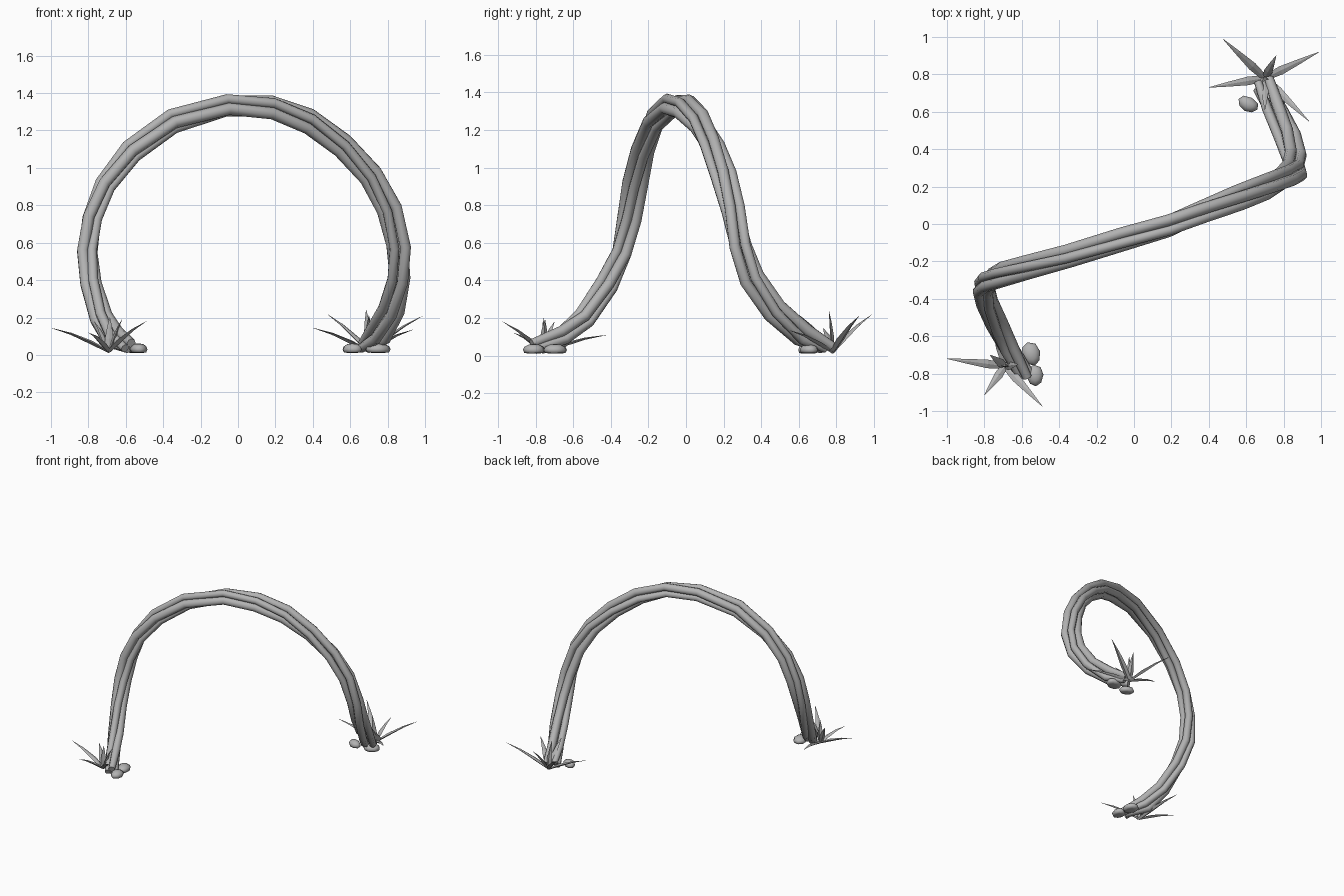
import bpy, bmesh, math
from mathutils import Vector, Matrix

cube = bpy.data.objects.get("Cube")
if cube:
    bpy.data.objects.remove(cube)

grey = bpy.data.materials.new("stone grey")
grey.use_nodes = True
GREY = (0.45, 0.45, 0.45, 1)
grey.diffuse_color = GREY
grey.node_tree.nodes["Principled BSDF"].inputs["Base Color"].default_value = GREY


def finish(name, bm, smooth):
    bmesh.ops.recalc_face_normals(bm, faces=bm.faces)
    for f in bm.faces:
        f.smooth = smooth and len(f.verts) < 6
    mesh = bpy.data.meshes.new(name)
    bm.to_mesh(mesh)
    bm.free()
    mesh.materials.append(grey)
    obj = bpy.data.objects.new(name, mesh)
    bpy.context.collection.objects.link(obj)
    return obj


def skin(bm, rings):
    """Bridge a list of equal rings of points and cap the ends."""
    loops = [[bm.verts.new(p) for p in ring] for ring in rings]
    n = len(loops[0])
    for a, b in zip(loops, loops[1:]):
        for i in range(n):
            j = (i + 1) % n
            bm.faces.new((a[i], a[j], b[j], b[i]))
    bm.faces.new(loops[0])
    bm.faces.new(loops[-1])


# Centre line of the arch, foot to foot
PATH = [Vector(p) for p in (
    (-.58, -.81, .03), (-.67, -.66, .10), (-.73, -.54, .20), (-.785, -.42, .38),
    (-.805, -.34, .55), (-.78, -.30, .73), (-.71, -.27, .91), (-.57, -.23, 1.09),
    (-.35, -.17, 1.25), (-.06, -.08, 1.335), (.18, -.01, 1.325), (.38, .07, 1.25),
    (.56, .14, 1.12), (.71, .20, .96), (.81, .25, .78), (.86, .29, .58),
    (.86, .35, .41), (.82, .47, .24), (.75, .62, .11), (.69, .75, .03))]
SIDE = Vector((-.4, .9, 0))
SIDES = 8


def frame(tangent, ref):
    u = (ref - tangent * ref.dot(tangent)).normalized()
    return u, tangent.cross(u)


def strand(name, phase, radius, turns):
    last = len(PATH) - 1
    centres = []
    for i, p in enumerate(PATH):
        t = (PATH[min(i + 1, last)] - PATH[max(i - 1, 0)]).normalized()
        u, v = frame(t, SIDE)
        k = i / last
        a = phase + turns * math.tau * k
        off = .032 + .012 * k + .005 * math.sin(i * 1.3 + phase * 2)
        c = p + (u * math.cos(a) + v * math.sin(a)) * off
        c.z = max(c.z, .035)
        centres.append(c)
    rings = []
    for i, c in enumerate(centres):
        t = (centres[min(i + 1, last)] - centres[max(i - 1, 0)]).normalized()
        u, v = frame(t, SIDE)
        r = radius * (.8 if i in (0, last) else 1)
        rings.append([c + (u * math.cos(b) + v * math.sin(b)) * r
                      for b in (math.tau * s / SIDES for s in range(SIDES))])
    bm = bmesh.new()
    skin(bm, rings)
    finish(name, bm, True)


# Four twisted stems
for n, radius in enumerate((.033, .028, .031, .027)):
    strand(f"twisted_stem_{n + 1}", n * math.tau / 4 + .4, radius, 1.1)


# Pointed grass blades with a raised keel
def grass(name, base, tips):
    bm = bmesh.new()
    base = Vector(base)
    for tip in map(Vector, tips):
        d = tip - base
        t = d.normalized()
        across = t.cross(Vector((0, 0, 1)))
        across = across.normalized() if across.length > .2 else Vector((1, 0, 0))
        keel = across.cross(t)
        rings = []
        for k, w in ((0, .016), (.3, .023), (.65, .013), (1, .001)):
            c = base + d * k + Vector((0, 0, .015 * math.sin(k * math.pi)))
            rings.append([c + across * w, c - keel * w * .6, c - across * w,
                          c + keel * w * .3])
        skin(bm, rings)
    for v in bm.verts:
        v.co.z = max(v.co.z, .008)
    finish(name, bm, False)


grass("right_grass", (-.69, -.76, .02), (
    (-1, -.72, .145), (-.49, -.975, .18), (-.80, -.915, .12),
    (-.685, -.76, .20), (-.775, -.42, .11), (-.62, -.75, .19), (-.77, -.70, .18)))
grass("left_grass", (.70, .78, .02), (
    (.475, .99, .22), (.99, .92, .21), (.40, .73, .145),
    (.935, .55, .135), (.685, .76, .24), (.70, .61, .21), (.76, .90, .19)))


# Flat rounded stones at each foot
def stone(name, x, y, sx, sy, turn):
    bm = bmesh.new()
    bmesh.ops.create_uvsphere(bm, u_segments=8, v_segments=6, radius=1)
    for v in bm.verts:
        v.co.z = max(v.co.z, -.6)
        v.co.x *= 1 + .12 * v.co.y
    bmesh.ops.transform(bm, verts=bm.verts, matrix=(
        Matrix.Translation((x, y, .03)) @ Matrix.Rotation(turn, 4, 'Z')
        @ Matrix.Diagonal((sx, sy, .032, 1))))
    finish(name, bm, True)


stone("right_stone_back", -.55, -.695, .05, .065, .3)
stone("right_stone_front", -.53, -.81, .046, .058, .1)
stone("left_stone_outer", .61, .64, .058, .04, -.5)
stone("left_stone_inner", .75, .655, .068, .05, .2)
